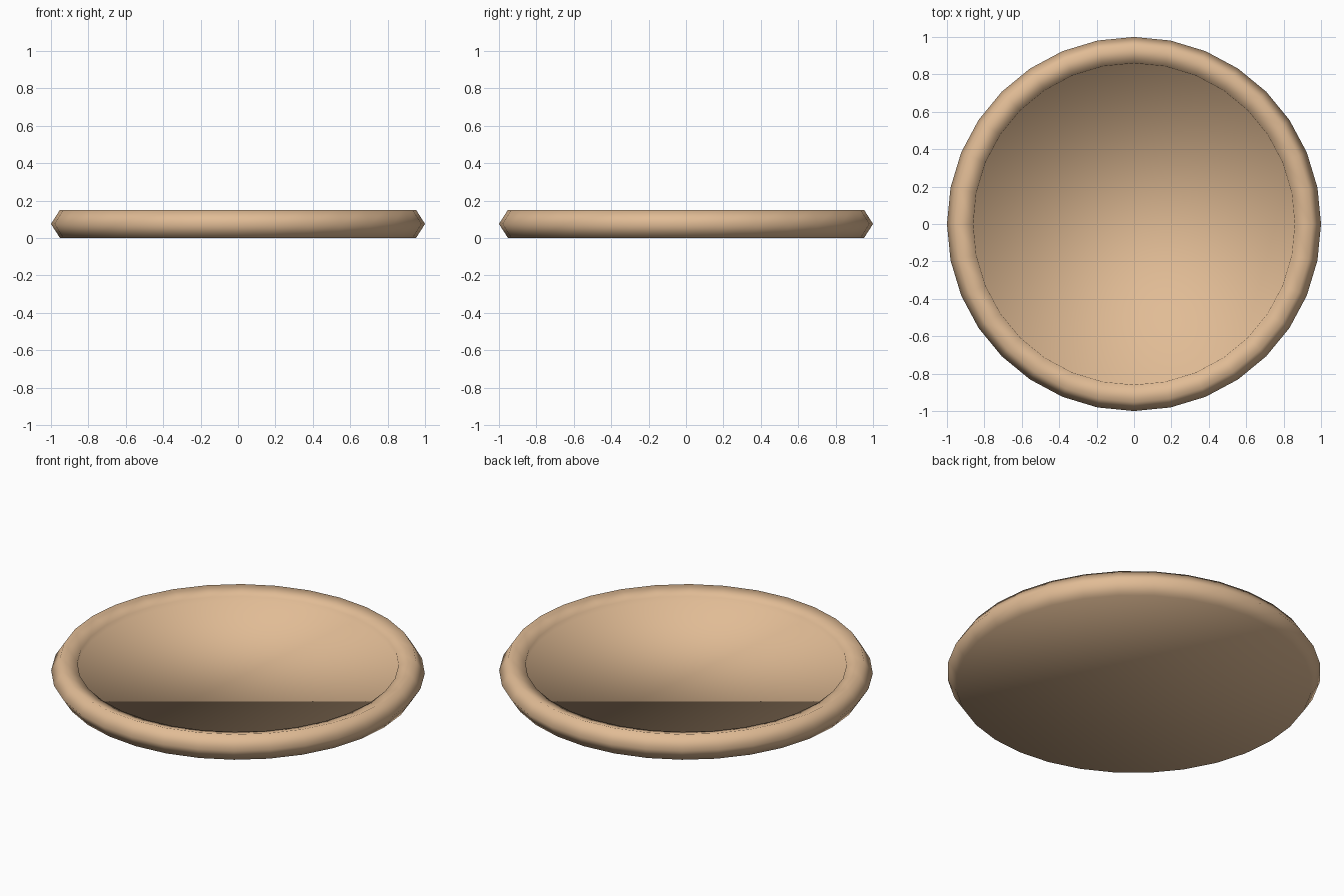
import bpy, bmesh, math

if "Cube" in bpy.data.objects:
    bpy.data.objects.remove(bpy.data.objects["Cube"])

SIDES = 32
# Half cross-section of the dish: underside, rounded rim, lip, recessed floor
PROFILE = [(0.952, 0.0), (1.0, 0.075), (0.952, 0.15), (0.86, 0.122), (0.857, 0.095)]

bm = bmesh.new()
rings = []
for r, z in PROFILE:
    rings.append([bm.verts.new((r * math.cos(a), r * math.sin(a), z))
                  for a in (2 * math.pi * i / SIDES for i in range(SIDES))])

# Rim bands
for low, high in zip(rings, rings[1:]):
    for i in range(SIDES):
        j = (i + 1) % SIDES
        bm.faces.new((low[i], low[j], high[j], high[i]))

# Underside and floor
bm.faces.new(rings[0][::-1])
bm.faces.new(rings[-1])

for f in bm.faces:
    f.smooth = True

mesh = bpy.data.meshes.new("round_dish")
bm.to_mesh(mesh)
bm.free()
dish = bpy.data.objects.new("round_dish", mesh)
bpy.context.collection.objects.link(dish)

# Tan clay colour
mat = bpy.data.materials.new("tan_clay")
mat.diffuse_color = (0.75, 0.50, 0.30, 1)
mat.use_nodes = True
mat.node_tree.nodes["Principled BSDF"].inputs["Base Color"].default_value = mat.diffuse_color
mesh.materials.append(mat)
